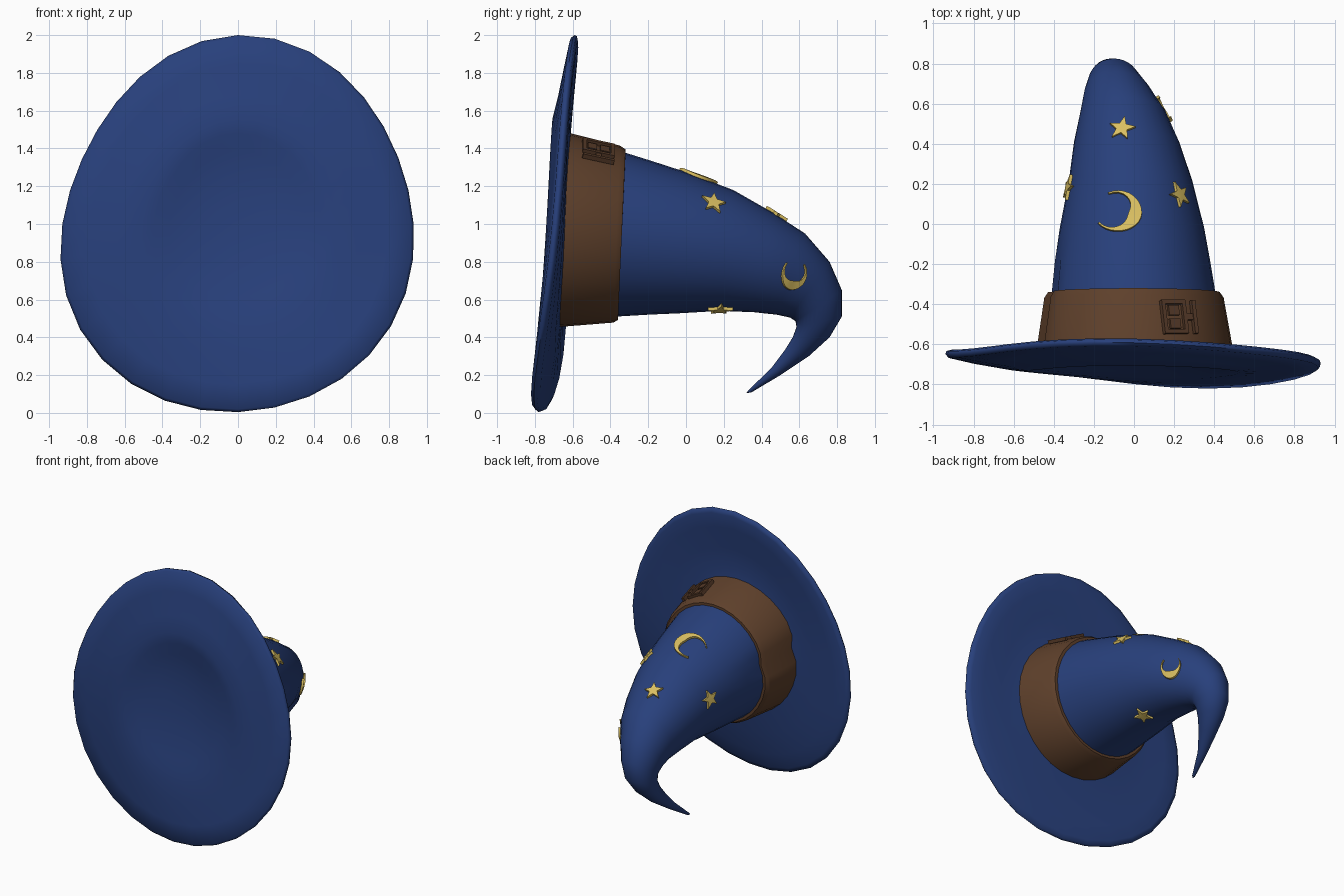
import bpy, bmesh
from math import sin, cos, pi, exp, radians
from mathutils import Vector
from mathutils.bvhtree import BVHTree

SEG = 32
if "Cube" in bpy.data.objects:
    bpy.data.objects.remove(bpy.data.objects["Cube"])


def material(name, rgb):
    m = bpy.data.materials.new(name)
    m.use_nodes = True
    m.diffuse_color = (*rgb, 1)
    m.node_tree.nodes["Principled BSDF"].inputs["Base Color"].default_value = (*rgb, 1)
    return m


BLUE = material("blue felt", (0.021, 0.051, 0.2))
BROWN = material("brown leather", (0.112, 0.051, 0.024))
DARK = material("dark leather", (0.092, 0.042, 0.021))
GOLD = material("gold", (0.70, 0.52, 0.12))


def finish(bm, name, mat, angle=35):
    bmesh.ops.recalc_face_normals(bm, faces=bm.faces)
    mesh = bpy.data.meshes.new(name)
    bm.to_mesh(mesh)
    bm.free()
    mesh.materials.append(mat)
    ob = bpy.data.objects.new(name, mesh)
    bpy.context.collection.objects.link(ob)
    bpy.ops.object.select_all(action='DESELECT')
    ob.select_set(True)
    bpy.context.view_layer.objects.active = ob
    bpy.ops.object.shade_smooth_by_angle(angle=radians(angle))
    return ob


def loft(rings, name, mat, end=None, angle=35):
    """Skin closed rings of points, with an optional closing point."""
    bm = bmesh.new()
    loops = [[bm.verts.new(p) for p in ring] for ring in rings]
    for a, b in zip(loops, loops[1:]):
        for i in range(SEG):
            j = (i + 1) % SEG
            bm.faces.new((a[i], a[j], b[j], b[i]))
    if end:
        c, last = bm.verts.new(end), loops[-1]
        for i in range(SEG):
            bm.faces.new((c, last[i], last[(i + 1) % SEG]))
    return finish(bm, name, mat, angle)


def section(ty, tz, by, bz, xc, rx, dent=0):
    """Oval ring between a top and a bottom point, dented on the -x side."""
    top, bottom = Vector((xc, ty, tz)), Vector((xc, by, bz))
    mid, half = (top + bottom) / 2, (top - bottom) / 2
    ring = []
    for i in range(SEG):
        a = 2 * pi * i / SEG
        k = 1 - dent * exp(-((a - 1.56 * pi) / 0.16) ** 2)
        ring.append(mid + (half * cos(a) + Vector((rx * sin(a), 0, 0))) * k)
    return ring


def brim_ring(scale, y, tilt):
    """Wavy brim outline at a fraction of its full radius."""
    ring = []
    for i in range(SEG):
        a = 2 * pi * i / SEG
        r = 0.964 - 0.024 * cos(a) + 0.034 * cos(2 * a) + 0.017 * sin(2 * a) + 0.026 * cos(3 * a)
        wave = scale ** 3 * (-0.034 * sin(a) - 0.008 * cos(2 * a) + 0.023 * sin(2 * a)
                             + 0.013 * cos(3 * a) - 0.012 * sin(3 * a))
        ring.append((r * scale * sin(a), y + tilt * cos(a) + wave, 1 + r * scale * cos(a)))
    return ring


# Brim: back surface, rounded rim, front surface, shallow hollow
brim_rows = [(0.44, -0.625, 0.02), (0.54, -0.64, 0.02), (0.70, -0.642, 0.036),
             (0.86, -0.647, 0.06), (0.965, -0.653, 0.077), (0.995, -0.664, 0.081),
             (1.0, -0.679, 0.082), (0.985, -0.696, 0.082), (0.85, -0.712, 0.069),
             (0.68, -0.728, 0.05), (0.56, -0.737, 0.03), (0.48, -0.727, 0.028),
             (0.39, -0.71, 0.025), (0.28, -0.693, 0.02), (0.14, -0.682, 0.01)]
loft([brim_ring(*r) for r in brim_rows], "brim", BLUE, end=(0, -0.678, 1), angle=60)

# Crown: tapering cone that curls over to a drooping tip
crown_rows = [(-0.62, 1.45, -0.66, 0.49, 0, 0.45, 0.08),
              (-0.33, 1.38, -0.37, 0.51, -0.005, 0.412, 0.06),
              (-0.17, 1.33, -0.2, 0.52, -0.008, 0.388, 0.02),
              (0, 1.275, -0.04, 0.527, -0.01, 0.36),
              (0.25, 1.18, 0.18, 0.54, -0.017, 0.308),
              (0.46, 1.06, 0.36, 0.533, -0.037, 0.262),
              (0.63, 0.95, 0.48, 0.52, -0.055, 0.213),
              (0.76, 0.80, 0.55, 0.505, -0.083, 0.165),
              (0.825, 0.65, 0.58, 0.485, -0.1, 0.13),
              (0.825, 0.51, 0.585, 0.455, -0.115, 0.11),
              (0.76, 0.40, 0.565, 0.40, -0.14, 0.085),
              (0.65, 0.30, 0.525, 0.335, -0.17, 0.06),
              (0.5, 0.2, 0.45, 0.235, -0.215, 0.032),
              (0.345, 0.108, 0.33, 0.12, -0.255, 0.011)]
crown = loft([section(*r) for r in crown_rows], "crown", BLUE, end=(-0.26, 0.32, 0.105), angle=80)

# Leather band with a bevelled upper edge
band_rows = [(-0.63, 1.485, -0.67, 0.455, 0, 0.498, 0.07),
             (-0.35, 1.415, -0.385, 0.478, -0.004, 0.451, 0.07),
             (-0.32, 1.395, -0.36, 0.492, -0.004, 0.432, 0.07),
             (-0.32, 1.36, -0.36, 0.52, -0.004, 0.40, 0.07)]
band = loft([section(*r) for r in band_rows], "band", BROWN, angle=25)


def frame(normal, up):
    n = Vector(normal).normalized()
    v = Vector(up)
    v = (v - n * v.dot(n)).normalized()
    return v.cross(n), v, n


# Buckle: thin bars laid on the band
u, v, n = frame((0.46, 0.24, 0.86), (0, 1, 0))
tree = BVHTree.FromObject(band, bpy.context.evaluated_depsgraph_get())
origin = tree.ray_cast(Vector((0.232, -0.46, 1.4)) + n, -n)[0]
bm = bmesh.new()


def bar(cu, cv, wu, wv, height):
    for vert in bmesh.ops.create_cube(bm, size=1)["verts"]:
        p = vert.co.copy()
        vert.co = (origin + u * (cu + p.x * wu) + v * (cv + p.y * wv)
                   + n * (p.z + 0.25) * height)


for cu in (-0.085, 0.03, 0.085):
    bar(cu, 0, 0.02, 0.17, 0.026)
for cv in (-0.076, 0.076):
    bar(-0.028, cv, 0.13, 0.02, 0.026)
for cv in (-0.034, 0.034):
    bar(-0.028, cv, 0.058, 0.05, 0.02)
bar(0.057, 0, 0.05, 0.03, 0.02)
finish(bm, "buckle", DARK)


# Gold emblems moulded onto the crown
tree = BVHTree.FromObject(crown, bpy.context.evaluated_depsgraph_get())


def emblem(name, points, faces, centre, normal, up, lift=0.016):
    u, v, n = frame(normal, up)
    bm = bmesh.new()
    verts = []
    for a, b in points:
        start = Vector(centre) + u * a + v * b + n * 0.4
        hit = tree.ray_cast(start, -n)[0] or start - n * 0.4
        verts.append(bm.verts.new(hit + n * lift))
    made = [bm.faces.new([verts[i] for i in f]) for f in faces]
    extruded = bmesh.ops.extrude_face_region(bm, geom=made, use_keep_orig=True)
    for g in extruded["geom"]:
        if isinstance(g, bmesh.types.BMVert):
            g.co -= n * lift * 1.6
    finish(bm, name, GOLD, 25)


def star(name, centre, normal, up, size=0.069):
    pts = [(0, 0)]
    for i in range(10):
        r = size * (1 if i % 2 == 0 else 0.42)
        pts.append((r * sin(pi * i / 5), r * cos(pi * i / 5)))
    emblem(name, pts, [(0, i + 1, (i + 1) % 10 + 1) for i in range(10)], centre, normal, up)


def crescent(name, centre, normal, up, size):
    """Moon whose thick side points along the local -v direction."""
    pts, steps, span = [], 20, 130
    for i in range(steps + 1):
        t = 2 * i / steps - 1
        a = radians(span * t)
        thick = size * (0.07 + 0.48 * cos(t * pi / 2) ** 2.5)
        for r in (size, size - thick):
            pts.append((r * sin(a), -1.14 * r * cos(a)))
    faces = [(2 * i, 2 * i + 1, 2 * i + 3, 2 * i + 2) for i in range(steps)]
    emblem(name, pts, faces, centre, normal, up)


star("top_star", (-0.06, 0.48, 1.06), (0, 0.45, 0.9), (0.18, 1, 0))
star("left_star", (0.225, 0.145, 1.11), (0.73, 0.2, 0.7), (-0.3, 1, 0.1))
star("right_star", (-0.33, 0.18, 0.95), (-0.95, 0.2, 0.25), (0, 0.2, 1))
star("under_star", (0.07, 0.18, 0.53), (0.15, 0, -1), (0.2, 1, 0))
crescent("top_moon", (-0.08, 0.065, 1.25), (0, 0.35, 0.93), (-0.94, 0.33, 0), 0.106)
crescent("side_moon", (0.14, 0.568, 0.735), (0.85, 0.5, 0.1), (0, 0.1, 1), 0.073)
